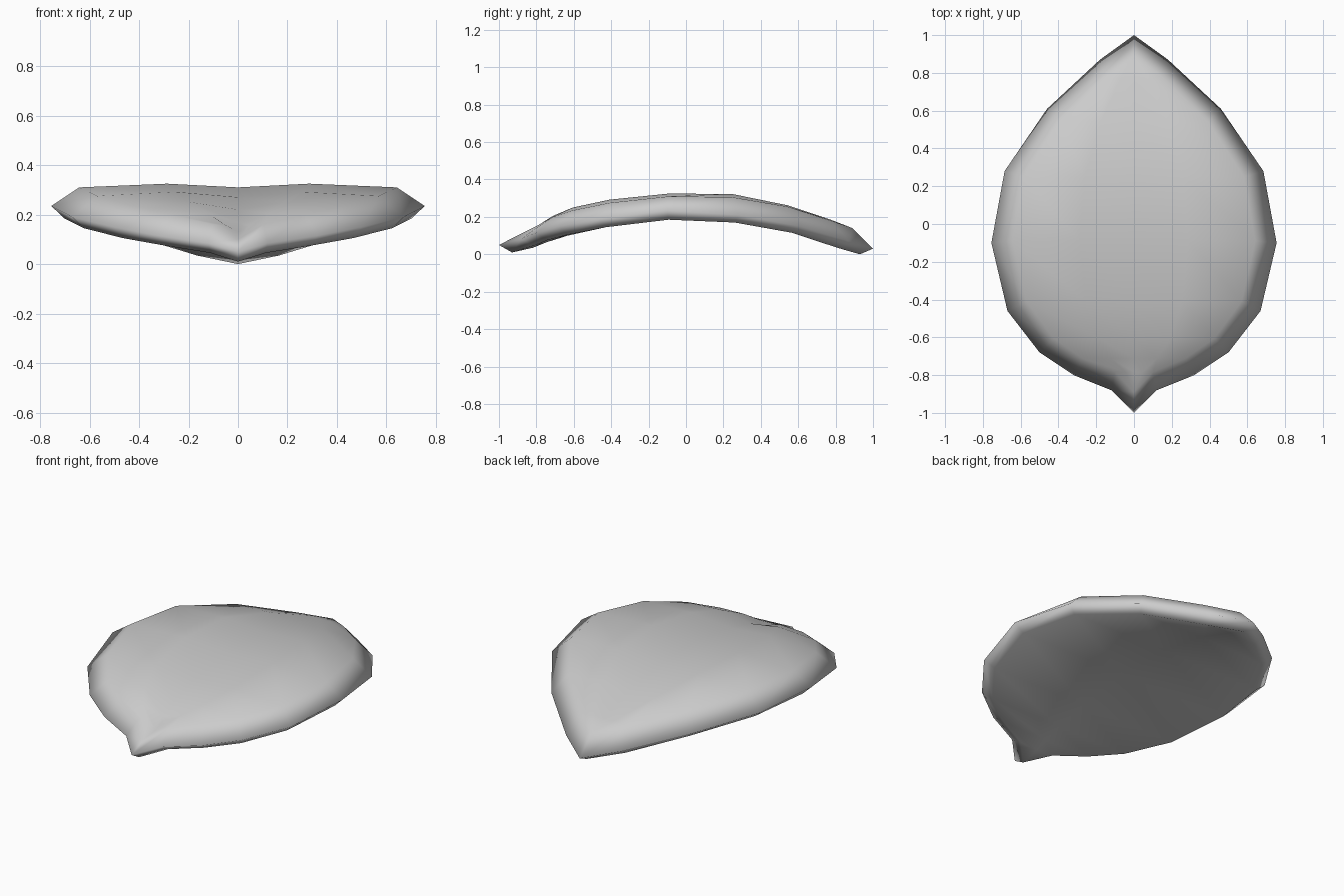
import bpy, bmesh

# Leaf stations from back tip to front tip:
# half width, y, then heights: top centre, top mid, top edge, rim, bottom edge, bottom centre
STATIONS = [
    (0.00, 1.00, .140, .140, .140, .030, .000, .000),
    (0.18, 0.87, .180, .185, .180, .070, .035, .050),
    (0.46, 0.61, .250, .262, .255, .150, .115, .130),
    (0.685, 0.28, .305, .322, .305, .210, .170, .180),
    (0.755, -0.10, .310, .325, .310, .235, .185, .190),
    (0.67, -0.46, .270, .292, .275, .190, .145, .145),
    (0.50, -0.68, .220, .250, .235, .150, .105, .100),
    (0.32, -0.80, .170, .205, .200, .115, .075, .065),
    (0.12, -0.88, .130, .155, .160, .085, .045, .035),
    (0.00, -1.00, .100, .100, .100, .050, .010, .010),
]
# Width and length scale for each point across the half section
X_SCALE = (0, .38, .85, 1, .93, 0)
Y_SCALE = (.89, .89, .89, 1, .93, .93)


def section(w, y, *heights):
    """Closed cross-section: right half, then its mirror."""
    half = [(w * sx, y * sy, z) for sx, sy, z in zip(X_SCALE, Y_SCALE, heights)]
    return half + [(-x, yy, z) for x, yy, z in half[-2:0:-1]]


# Leaf: loft the sections and weld the collapsed tips
bm = bmesh.new()
rings = [[bm.verts.new(p) for p in section(*s)] for s in STATIONS]
n = len(rings[0])
for a, b in zip(rings, rings[1:]):
    for i in range(n):
        j = (i + 1) % n
        bm.faces.new((a[i], a[j], b[j], b[i]))
bmesh.ops.remove_doubles(bm, verts=bm.verts, dist=0.0005)
bmesh.ops.dissolve_degenerate(bm, edges=bm.edges, dist=0.0005)
bmesh.ops.recalc_face_normals(bm, faces=bm.faces)
for f in bm.faces:
    f.smooth = True

mesh = bpy.data.meshes.new("leaf")
bm.to_mesh(mesh)
bm.free()
leaf = bpy.data.objects.new("leaf", mesh)
bpy.context.collection.objects.link(leaf)
